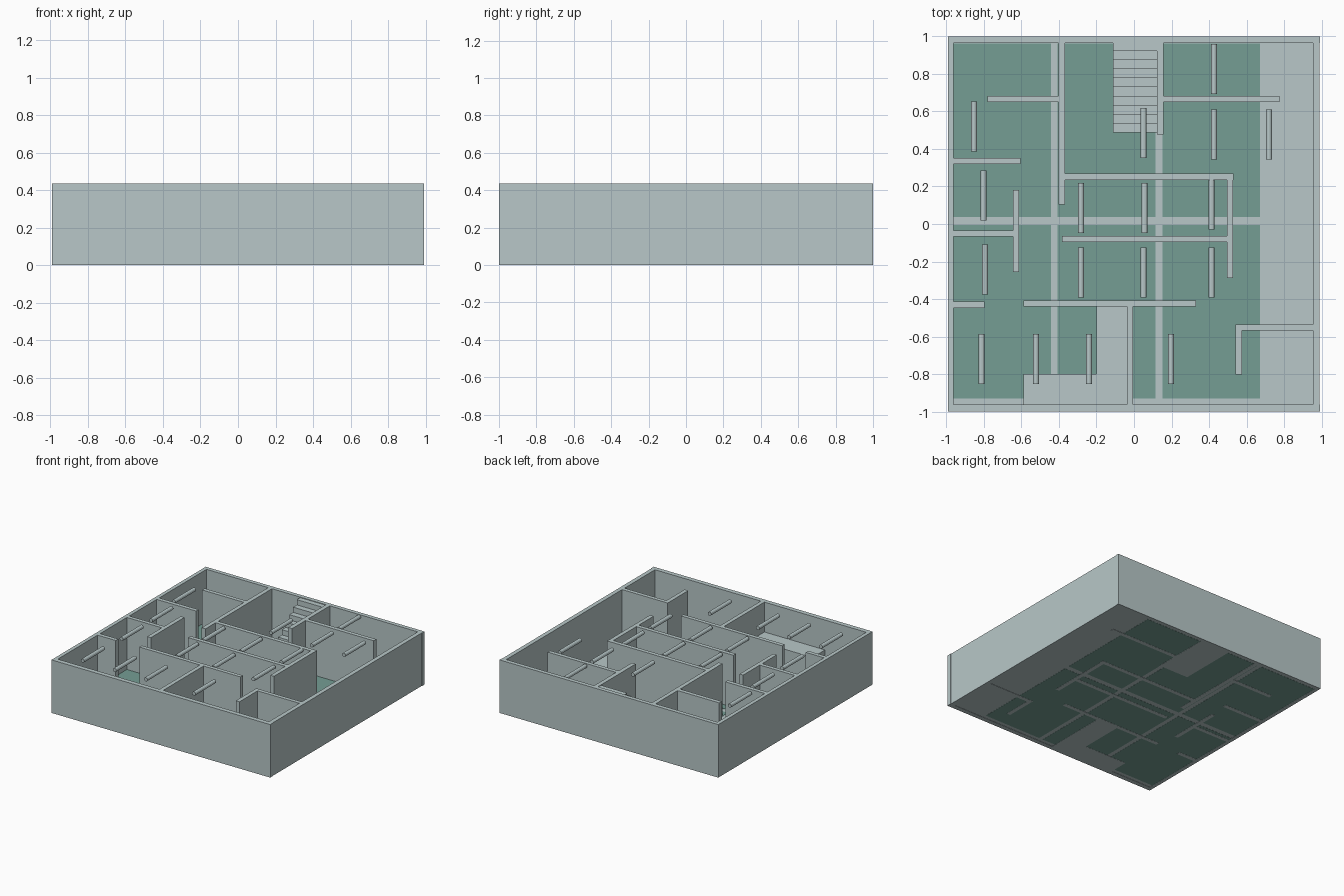
import bpy, bmesh, math
from mathutils import Matrix


def material(name, rgb):
    m = bpy.data.materials.new(name)
    m.diffuse_color = (*rgb, 1)
    return m


GREY = material("pale grey", (0.48, 0.575, 0.58))
GREEN = material("floor green", (0.178, 0.337, 0.296))
H = 0.435  # wall height


def finish(bm, name, mat):
    me = bpy.data.meshes.new(name)
    bm.to_mesh(me)
    bm.free()
    me.materials.append(mat)
    ob = bpy.data.objects.new(name, me)
    bpy.context.collection.objects.link(ob)
    return ob


def box(name, x0, x1, y0, y1, z0, z1, mat):
    bm = bmesh.new()
    bmesh.ops.create_cube(bm, size=1, matrix=Matrix.Translation(
        ((x0 + x1) / 2, (y0 + y1) / 2, (z0 + z1) / 2)) @ Matrix.Diagonal(
        (x1 - x0, y1 - y0, z1 - z0, 1)))
    return finish(bm, name, mat)


# Base slab, with thin green carpet panels showing above and below it
box("floor_slab", -0.97, 0.97, -0.98, 0.98, 0.002, 0.006, GREY)
for i in range(3):
    for j in range(2):
        x, y = -0.965 + i * 0.558, -0.93 + j * 0.968
        box("floor_panel", x, x + 0.522, y, y + 0.925, 0.001, 0.008, GREEN)

# Outer walls
for name, *r in [
    ("left_wall", -0.993, -0.962, -1, 1),
    ("right_wall", 0.955, 0.99, -0.99, 0.985),
    ("front_wall", -0.993, 0.993, -1, -0.962),
    ("back_wall", -0.993, 0.993, 0.966, 1),
]:
    box(name, *r, 0, H, GREY)

# Inner partitions: x0, x1, y0, y1
for r in [
    (-0.402, -0.368, 0.104, 0.97), (-0.78, -0.40, 0.650, 0.683),
    (-0.37, 0.53, 0.235, 0.268), (0.495, 0.528, -0.288, 0.268),
    (-0.385, 0.50, -0.096, -0.063), (0.155, 0.777, 0.650, 0.683),
    (0.122, 0.157, 0.477, 1.0), (-0.965, -0.605, 0.32, 0.353),
    (-0.645, -0.612, -0.255, 0.18), (-0.965, -0.64, -0.067, -0.035),
    (-0.965, -0.797, -0.447, -0.414), (-0.588, 0.33, -0.44, -0.408),
    (-0.038, -0.005, -0.97, -0.42), (0.545, 0.96, -0.568, -0.536),
    (0.542, 0.575, -0.803, -0.536),
]:
    box("partition", *r, 0, H, GREY)

# L-shaped counter
box("counter_long", -0.588, -0.03, -0.965, -0.80, 0, 0.19, GREY)
box("counter_short", -0.20, -0.03, -0.80, -0.43, 0, 0.19, GREY)

# Stairs rising to the back wall
N = 10
for i in range(N):
    y = 0.487 + i * 0.0485
    box("stair_step", -0.113, 0.124, y, y + 0.0485, 0, 0.43 * (i + 1) / N, GREY)

# Ceiling tube lights: centre x, y
for x, y in [
    (-0.853, 0.52), (-0.803, 0.152), (-0.795, -0.243), (-0.813, -0.72),
    (-0.523, -0.72), (-0.24, -0.72), (0.197, -0.72), (-0.283, 0.085),
    (0.055, 0.085), (0.413, 0.104), (-0.283, -0.259), (0.05, -0.259),
    (0.413, -0.259), (0.427, 0.827), (0.427, 0.477), (0.72, 0.477),
    (0.05, 0.485),
]:
    bm = bmesh.new()
    bmesh.ops.create_cone(
        bm, cap_ends=True, segments=12, radius1=0.016, radius2=0.016, depth=0.267,
        matrix=Matrix.Translation((x, y, 0.42)) @ Matrix.Rotation(math.pi / 2, 4, 'X'))
    finish(bm, "tube_light", GREY)
